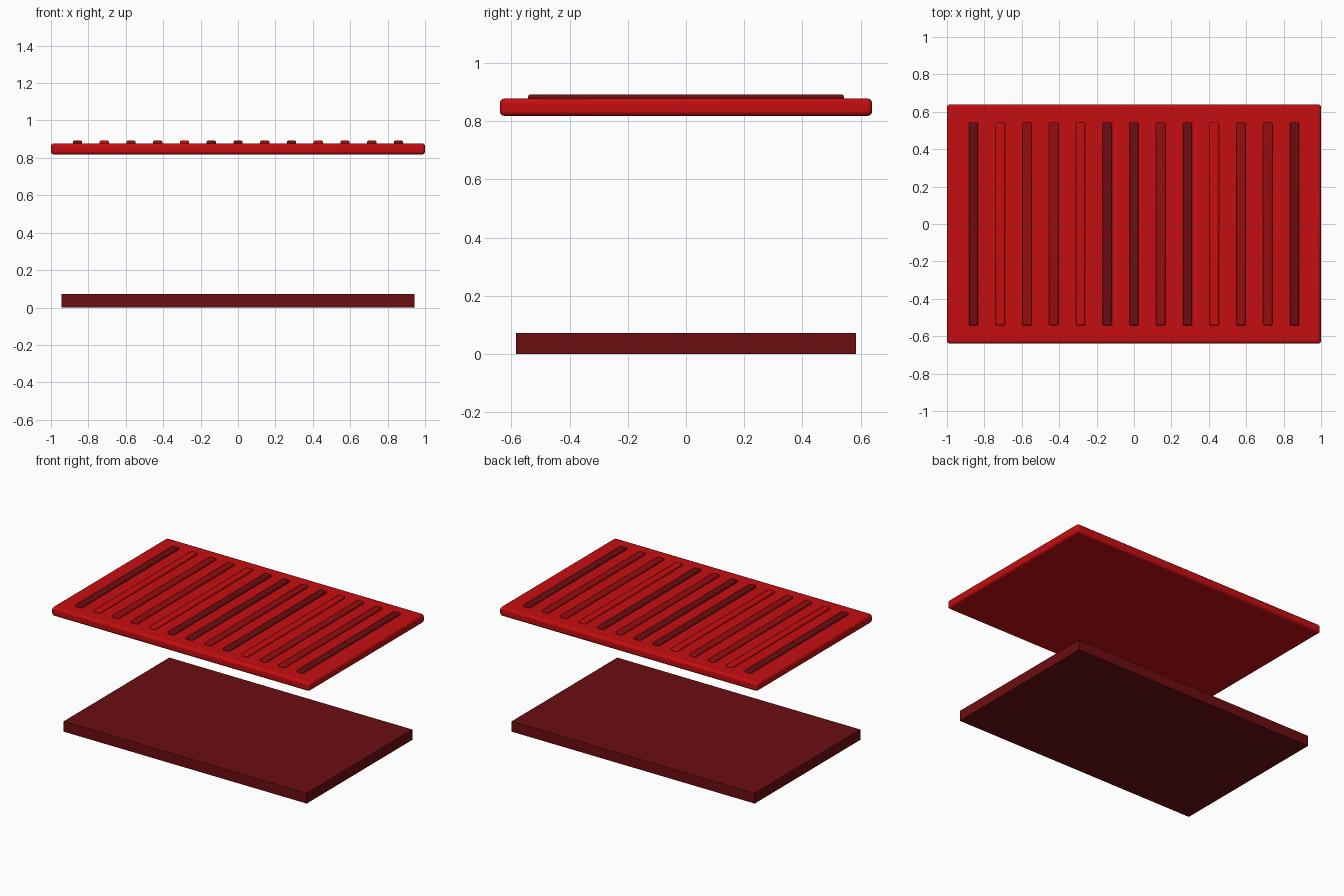
import bpy
import math

cube = bpy.data.objects.get("Cube")
if cube:
    bpy.data.objects.remove(cube, do_unlink=True)


def material(name, rgb):
    mat = bpy.data.materials.new(name)
    mat.use_nodes = True
    mat.diffuse_color = (*rgb, 1)
    mat.node_tree.nodes["Principled BSDF"].inputs["Base Color"].default_value = (*rgb, 1)
    return mat


bright = material("bright red", (0.56, 0.004, 0.005))
middle = material("deep red", (0.30, 0.004, 0.005))
dark = material("dark red", (0.15, 0.004, 0.005))


def box(name, x, width, depth, bottom, top, mat, bevel=0, segments=2):
    """Box centred on y, with optional rounded edges."""
    bpy.ops.mesh.primitive_cube_add(size=1, location=(x, 0, (bottom + top) / 2))
    obj = bpy.context.object
    obj.name = name
    obj.scale = (width, depth, top - bottom)
    bpy.ops.object.transform_apply(location=False, rotation=False, scale=True)
    obj.data.materials.append(mat)
    if bevel:
        mod = obj.modifiers.new("rounded edges", "BEVEL")
        mod.width = bevel
        mod.segments = segments
        bpy.ops.object.shade_smooth_by_angle(angle=math.radians(40))
    return obj


# Lower base and the floating upper panel
box("base_slab", 0, 1.885, 1.17, 0, 0.072, dark)
box("top_panel", 0, 2, 1.28, 0.818, 0.878, bright, 0.016, 3)

# Raised ribs, left to right across the panel
shades = {"d": dark, "m": middle, "b": bright}
pattern = "dbmmbddmdbmmd"
pitch = 0.143
for i, key in enumerate(pattern):
    x = (i - (len(pattern) - 1) / 2) * pitch
    box(f"rib_{i + 1}", x, 0.05, 1.085, 0.85, 0.892, shades[key], 0.007)
